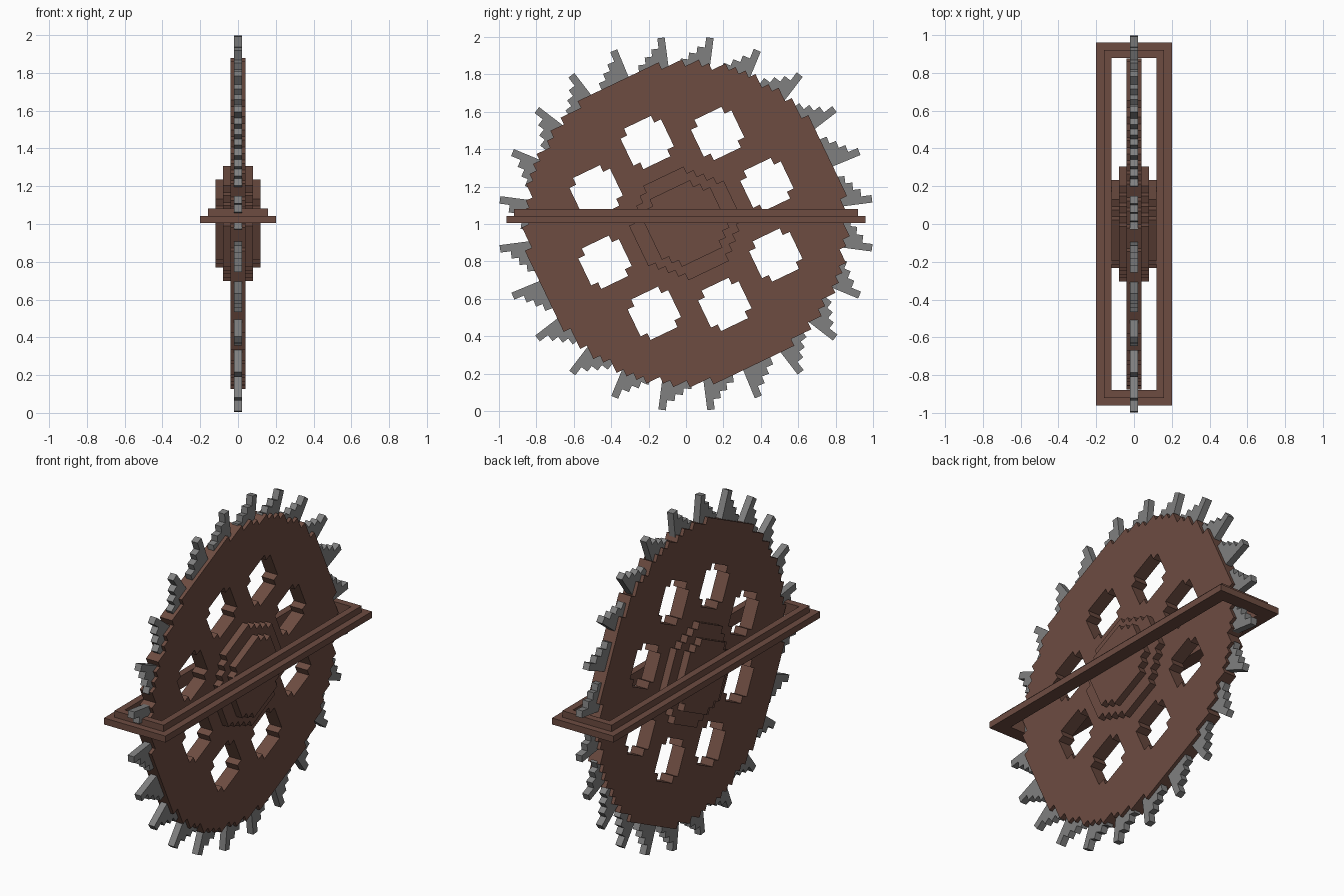
import bpy, bmesh, math
from mathutils import Matrix

if "Cube" in bpy.data.objects:
    bpy.data.objects.remove(bpy.data.objects["Cube"])

V = 0.04                       # grid cell size
CZ = 1.003                     # blade centre height
TILT = math.radians(25.6)      # blade rotation about its axle


def material(name, rgb):
    m = bpy.data.materials.new(name)
    m.diffuse_color = (*rgb, 1)
    m.use_nodes = True
    m.node_tree.nodes["Principled BSDF"].inputs["Base Color"].default_value = m.diffuse_color
    return m


BROWN = material("brown wood", (0.153, 0.072, 0.053))
GREY = material("grey metal", (0.216, 0.216, 0.216))


def finish(name, bm, mat):
    bmesh.ops.recalc_face_normals(bm, faces=bm.faces)
    me = bpy.data.meshes.new(name)
    bm.to_mesh(me)
    bm.free()
    me.materials.append(mat)
    ob = bpy.data.objects.new(name, me)
    bpy.context.collection.objects.link(ob)
    return ob


def box(bm, lo, hi, mat=Matrix()):
    size = [b - a for a, b in zip(lo, hi)]
    mid = [(a + b) / 2 for a, b in zip(lo, hi)]
    bmesh.ops.create_cube(bm, size=1, matrix=mat @ Matrix.Translation(mid) @ Matrix.Diagonal((*size, 1)))


def stepped_plate(name, radius, x0, x1, holes=()):
    """Plate of square cells in the YZ plane, filling a circle, extruded x0..x1."""
    n = int(radius) + 1
    cells = set()
    for i in range(-n, n):
        for j in range(-n, n):
            a, b = i + 0.5, j + 0.5
            if a * a + b * b > radius * radius:
                continue
            # holes are six-cell squares with the corner cells left in
            if any(max(abs(a - p), abs(b - q)) < 3 and abs(a - p) + abs(b - q) < 5 for p, q in holes):
                continue
            cells.add((i, j))
    bm = bmesh.new()
    verts = {}

    def vert(x, i, j):
        if (x, i, j) not in verts:
            verts[x, i, j] = bm.verts.new((x, i * V, j * V))
        return verts[x, i, j]

    for i, j in cells:
        ring = [(i, j), (i + 1, j), (i + 1, j + 1), (i, j + 1)]
        for x in (x0, x1):
            bm.faces.new([vert(x, *c) for c in ring])
        for k, (di, dj) in enumerate(((0, -1), (1, 0), (0, 1), (-1, 0))):
            if (i + di, j + dj) not in cells:
                a, b = ring[k], ring[(k + 1) % 4]
                bm.faces.new([vert(x0, *a), vert(x0, *b), vert(x1, *b), vert(x1, *a)])
    ob = finish(name, bm, BROWN)
    ob.location.z = CZ
    ob.rotation_euler.x = TILT


# Main wheel with eight holes
holes = [(12, 0), (-12, 0), (0, 12), (0, -12)] + [(a, b) for a in (9, -9) for b in (9, -9)]
stepped_plate("blade_disc", 21.45, -0.04, 0.04, holes)

# Two-stage hub on each side
for side, s in (("left", -1), ("right", 1)):
    for part, r, a, b in (("hub_base", 7, 0.04, 0.08), ("hub_cap", 5.5, 0.08, 0.12)):
        x0, x1 = sorted((s * a, s * b))
        stepped_plate(f"{part}_{side}", r, x0, x1)

# Saw teeth: one sheer edge, one stepped edge
bm = bmesh.new()
rows = [(0.948, 1.003, 1), (0.91, 0.948, 2), (0.873, 0.91, 3), (0.79, 0.873, 4)]
for k in range(24):
    m = Matrix.Translation((0, 0, CZ - 0.002)) @ Matrix.Rotation(math.radians(7.5 + 15 * k), 4, 'X')
    for r0, r1, w in rows:
        box(bm, (-0.02, r0, -0.017), (0.02, r1, -0.017 + w * V), m)
finish("saw_teeth", bm, GREY)

# Table slot frame: two stacked rectangular rings
for name, hx, hy, z0, z1 in (("frame_lower", 0.2, 0.96, 1.005, 1.043),
                             ("frame_upper", 0.16, 0.92, 1.043, 1.081)):
    bm = bmesh.new()
    for s in (-1, 1):
        xa, xb = sorted((s * 0.12, s * hx))
        ya, yb = sorted((s * 0.88, s * hy))
        box(bm, (xa, -hy, z0), (xb, hy, z1))
        box(bm, (-0.12, ya, z0), (0.12, yb, z1))
    finish(name, bm, BROWN)
